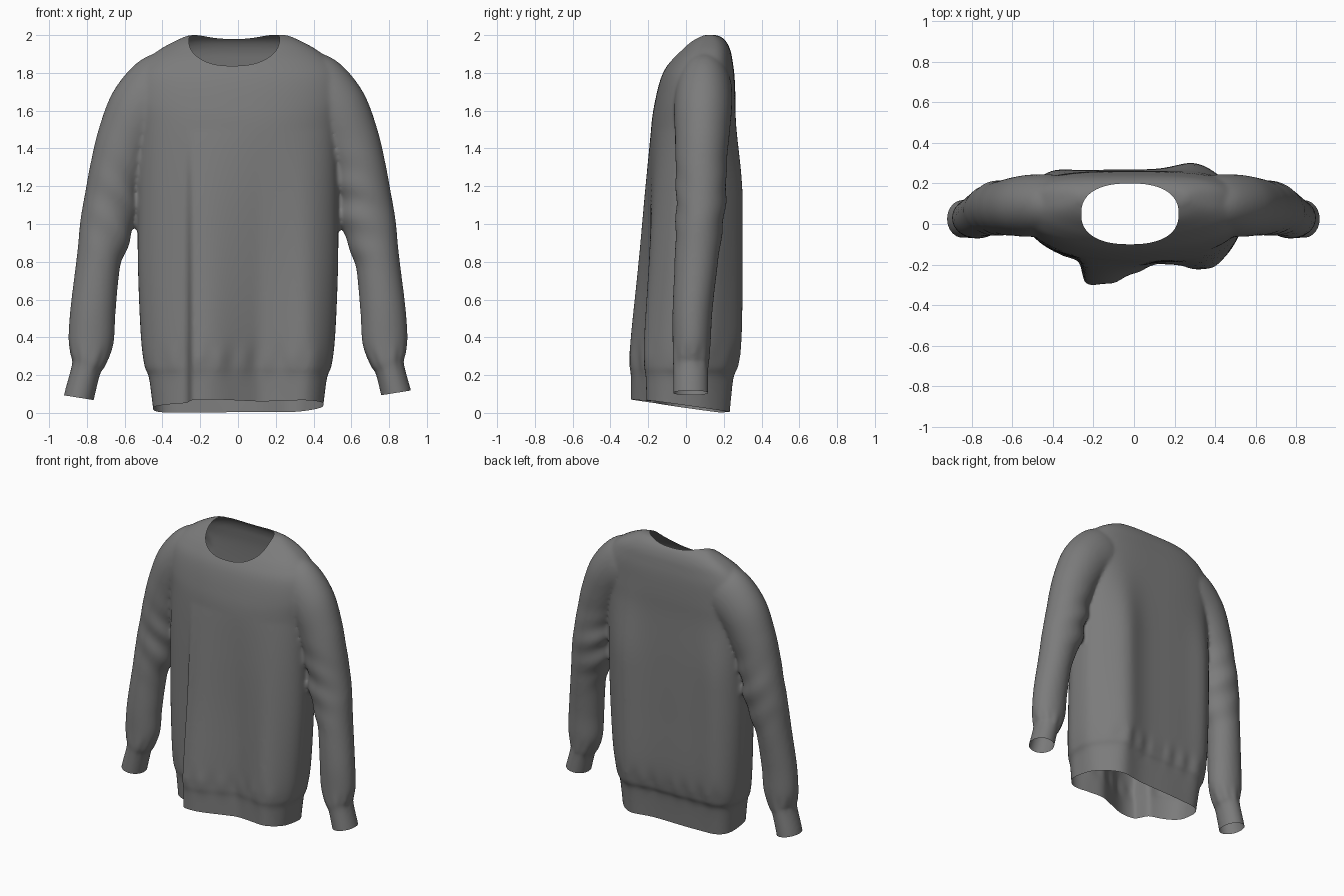
import bpy, bmesh, math
from mathutils import Vector
from mathutils.bvhtree import BVHTree

if "Cube" in bpy.data.objects:
    bpy.data.objects.remove(bpy.data.objects["Cube"])

grey = bpy.data.materials.new("charcoal grey cloth")
grey.use_nodes = True
grey.diffuse_color = (0.2, 0.2, 0.2, 1)
grey.node_tree.nodes["Principled BSDF"].inputs["Base Color"].default_value = (0.2, 0.2, 0.2, 1)


def step(a, b, v):
    t = min(1, max(0, (v - a) / (b - a)))
    return t * t * (3 - 2 * t)


def bump(v, centre, width):
    return math.exp(-((v - centre) / width) ** 2)


def refine(keys, n):
    """Catmull-Rom interpolation of the stations."""
    out = []
    for i in range(len(keys) - 1):
        quad = keys[max(i - 1, 0)], keys[i], keys[i + 1], keys[min(i + 2, len(keys) - 1)]
        for k in range(n):
            t = k / n
            out.append([b + t / 2 * (c - a + t * (2 * a - 5 * b + 4 * c - d + t * (3 * (b - c) + d - a)))
                        for a, b, c, d in zip(*quad)])
    return out + [list(keys[-1])]


def loft(bm, rings):
    """Skin closed rings of points and cap both ends."""
    loops = [[bm.verts.new(p) for p in ring] for ring in rings]
    n = len(loops[0])
    for a, b in zip(loops, loops[1:]):
        for i in range(n):
            j = (i + 1) % n
            bm.faces.new((a[i], a[j], b[j], b[i]))
    bm.faces.new(loops[0][::-1])
    bm.faces.new(loops[-1])


def power(v, e):
    return math.copysign(abs(v) ** e, v)


# Torso stations: height, half width, front y, back y
TORSO = [(-0.06, .44, -.20, .20), (.18, .47, -.20, .222), (.25, .495, -.207, .245),
         (.42, .515, -.208, .265), (.80, .53, -.20, .268), (1.2, .53, -.196, .268),
         (1.5, .53, -.185, .262), (1.65, .55, -.164, .262), (1.78, .54, -.13, .257),
         (1.86, .49, -.085, .247), (1.92, .42, -.035, .235), (1.97, .33, .015, .21),
         (2.001, .26, .08, .17)]


def torso_ring(z, rx, front, back, n=240):
    mid = min(.07, (front + back) / 2) if z < 1.8 else (front + back) / 2
    drape = min(1, max(0, (1.5 - z) / 1.2))
    back_drape = step(1.75, 1.1, z)
    gather = bump(z, .28, .07)
    ring = []
    for i in range(n):
        a = math.tau * i / n
        c, s = math.cos(a), math.sin(a)
        e = 2 / 2.2 if s < 0 else 2 / 3.2
        x = rx * power(c, e)
        depth = (mid - front) if s < 0 else (back - mid)
        y = mid + depth * power(s, e)
        y -= drape * .04 * step(.25, .52, x)
        if s < 0:      # front drapes, with one sharp pleat
            pleat = .105 * step(-.275, -.24, x) * step(.13, -.2, x)
            y -= drape * (pleat + .06 * bump(x, .36, .12) - .01 * bump(x, .13, .06))
        else:          # soft back drapes
            y += back_drape * (.045 * bump(x, .31, .13) + .03 * bump(x, -.42, .12))
        y += math.copysign(.005, s) * gather * math.sin(x * 50) * abs(s)
        ring.append((x, y, z))
    return ring


# Sleeve stations: x, z, half width, centre y, half depth
SLEEVE = [(.30, 1.755, .17, .10, .12), (.40, 1.71, .195, .095, .148), (.51, 1.61, .177, .09, .153),
          (.59, 1.45, .157, .085, .143), (.637, 1.3, .145, .08, .135), (.667, 1.15, .143, .08, .133),
          (.697, .98, .142, .07, .125), (.738, .8, .118, .055, .115), (.767, .55, .12, .035, .106),
          (.778, .38, .12, .03, .101), (.79, .28, .095, .025, .097), (.803, .235, .079, .025, .093),
          (.838, .1, .08, .025, .094), (.86, 0, .08, .025, .094)]


def sleeve_rings(side, n=72):
    pts = refine(SLEEVE, 10)
    rings = []
    for k, (x, z, r, cy, ry) in enumerate(pts):
        p, q = pts[max(k - 1, 0)], pts[min(k + 1, len(pts) - 1)]
        along = Vector((q[0] - p[0], 0, q[1] - p[1])).normalized()
        out = Vector((-along.z, 0, along.x))
        crease = .005 * bump(z, 1.1, .22)
        ring = []
        for i in range(n):
            a = side * math.tau * i / n
            # creases on the inside of the elbow, gathers above the cuff
            w = 1 + (crease * math.sin(z * 34 + 3 * math.sin(a + side)) * (1 - math.cos(a))
                     + .004 * bump(z, .29, .05) * math.sin(9 * a)) / r
            v = Vector((x, cy + ry * w * math.sin(a), z)) + out * (r * w * math.cos(a))
            ring.append((side * v.x, v.y, v.z))
        rings.append(ring)
    return rings


bm = bmesh.new()
loft(bm, [torso_ring(*s) for s in refine(TORSO, 8)])
for side in (1, -1):
    loft(bm, sleeve_rings(side))
bmesh.ops.recalc_face_normals(bm, faces=bm.faces)
mesh = bpy.data.meshes.new("sweater")
bm.to_mesh(mesh)
bm.free()
sweater = bpy.data.objects.new("sweater", mesh)
bpy.context.scene.collection.objects.link(sweater)

# Fuse torso and sleeves into one cloth surface
fuse = sweater.modifiers.new("fuse", 'REMESH')
fuse.mode = 'VOXEL'
fuse.voxel_size = .012
soften = sweater.modifiers.new("soften", 'SMOOTH')
soften.iterations = 8
deps = bpy.context.evaluated_depsgraph_get()
fused = bpy.data.meshes.new_from_object(sweater.evaluated_get(deps))
sweater.modifiers.clear()
sweater.data = fused
bm = bmesh.new()
bm.from_mesh(fused)


def trim(keep_test, point, normal):
    """Cut open the chosen region with a plane, removing the outer side."""
    faces = [f for f in bm.faces if keep_test(f.calc_center_median())]
    geom = set(faces) | {e for f in faces for e in f.edges} | {v for f in faces for v in f.verts}
    bmesh.ops.bisect_plane(bm, geom=list(geom), plane_co=point, plane_no=normal, clear_outer=True)


# Cuff and hem openings
trim(lambda c: c.x > .65 and c.z < .25, (.83, 0, .105), (.16, 0, -1))
trim(lambda c: c.x < -.65 and c.z < .25, (-.84, 0, .08), (-.16, 0, -1))
trim(lambda c: abs(c.x) < .6 and c.z < .25, (0, 0, .033), (.015, -.14, -1))

# Neck opening: remove the cap and fit its rim to a rounded oval
NECK = Vector((-.02, .05))


def oval(p):
    return (abs((p.x - NECK.x) / .24) ** 2.4 + abs((p.y - NECK.y) / .15) ** 2.4) ** (1 / 2.4)


tree = BVHTree.FromBMesh(bm)
inside = [v for v in bm.verts if v.co.z > 1.6 and oval(v.co) < 1]
bmesh.ops.delete(bm, geom=inside, context='VERTS')
for v in bm.verts:
    if v.is_boundary and v.co.z > 1.6:
        p = NECK + (v.co.xy - NECK) / oval(v.co)
        hit = tree.ray_cast(Vector((p.x, p.y, 3)), Vector((0, 0, -1)))[0]
        if hit:
            v.co = hit

bm.to_mesh(fused)
bm.free()
fused.name = "sweater"
fused.materials.clear()
fused.materials.append(grey)

bpy.context.view_layer.objects.active = sweater
sweater.select_set(True)
bpy.ops.object.shade_smooth_by_angle(angle=math.radians(50))
